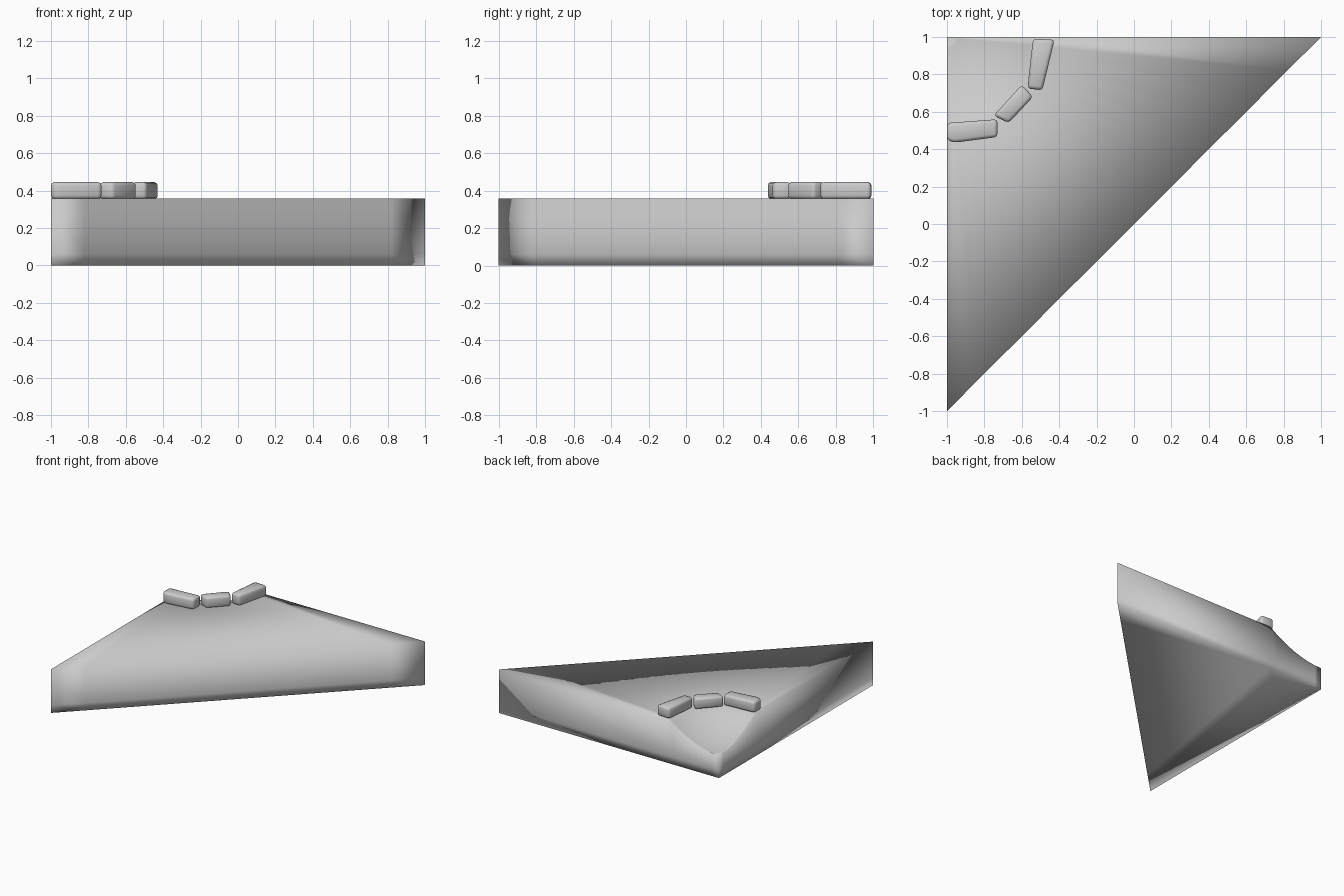
import bpy, bmesh, math

if "Cube" in bpy.data.objects:
    bpy.data.objects.remove(bpy.data.objects["Cube"])

TOP = 0.357      # height of the flat top
BOWL_R = 0.5     # radius of the hollow around the right-angled corner
BOWL_D = 0.175   # depth of the hollow at the corner


def finish(bm, name):
    bmesh.ops.recalc_face_normals(bm, faces=bm.faces[:])
    for f in bm.faces:
        f.smooth = True
    mesh = bpy.data.meshes.new(name)
    bm.to_mesh(mesh)
    bm.free()
    obj = bpy.data.objects.new(name, mesh)
    bpy.context.collection.objects.link(obj)
    return obj


def top_height(r):
    return TOP - BOWL_D * max(0.0, 1 - (r / BOWL_R) ** 2)


# Triangular ground block: polar top surface with a hollow in the corner
bm = bmesh.new()
STEPS, RINGS = 16, 8
corner = bm.verts.new((-1, 1, top_height(0)))
rings = []
for k in range(1, RINGS + 2):
    ring = []
    for i in range(STEPS + 1):
        a = math.pi / 2 * i / STEPS
        c, s = math.cos(a), math.sin(a)
        r = BOWL_R * k / RINGS if k <= RINGS else 2 / (c + s)
        ring.append(bm.verts.new((-1 + r * c, 1 - r * s, top_height(r))))
    rings.append(ring)
for i in range(STEPS):
    bm.faces.new((corner, rings[0][i], rings[0][i + 1]))
    for a, b in zip(rings, rings[1:]):
        bm.faces.new((a[i], b[i], b[i + 1], a[i + 1]))

# Side walls and closed underside
edges = [e for e in bm.edges if e.is_boundary]
for z in (0.06, 0.0):
    geom = bmesh.ops.extrude_edge_only(bm, edges=edges)["geom"]
    for v in geom:
        if isinstance(v, bmesh.types.BMVert):
            v.co.z = z
    edges = [e for e in geom if isinstance(e, bmesh.types.BMEdge) and e.is_boundary]
bmesh.ops.edgeloop_fill(bm, edges=edges)
finish(bm, "ground_block")


# Rim stones: rounded slabs from rough footprints
def stone(name, outline):
    bm = bmesh.new()
    face = bm.faces.new([bm.verts.new((x, y, 0.355)) for x, y in outline])
    geom = bmesh.ops.extrude_face_region(bm, geom=[face])["geom"]
    for v in geom:
        if isinstance(v, bmesh.types.BMVert):
            v.co.z = 0.445
    bmesh.ops.recalc_face_normals(bm, faces=bm.faces[:])
    bmesh.ops.bevel(bm, geom=bm.edges[:], offset=0.018, segments=2,
                    profile=0.5, affect='EDGES', clamp_overlap=True)
    finish(bm, name)


stone("left_stone", [(-1, 0.45), (-0.96, 0.435), (-0.73, 0.465), (-0.73, 0.56), (-1, 0.54)])
stone("middle_stone", [(-0.75, 0.58), (-0.67, 0.54), (-0.54, 0.68), (-0.60, 0.745)])
stone("right_stone", [(-0.57, 0.725), (-0.49, 0.715), (-0.425, 0.985), (-0.54, 0.99)])
